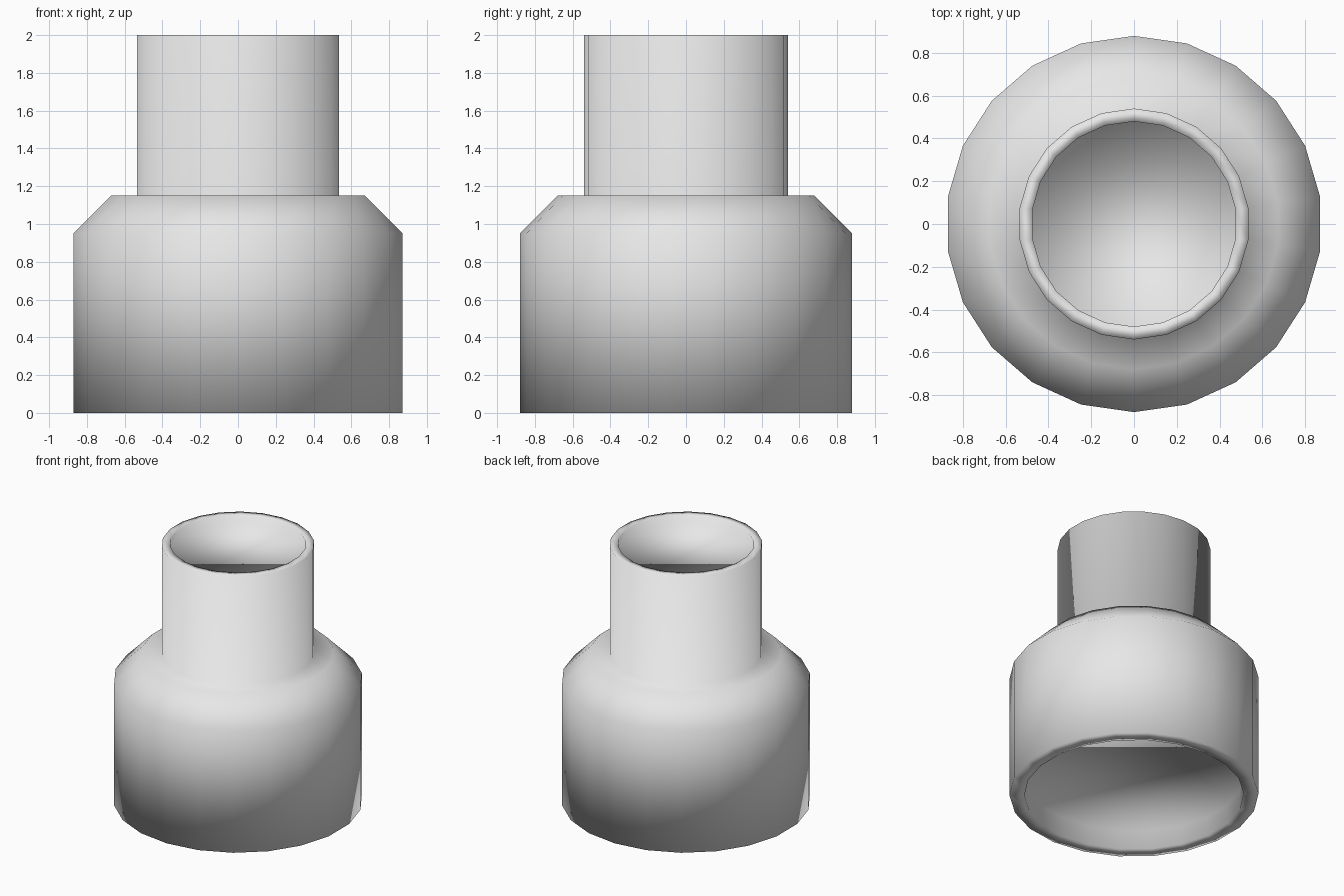
import bpy
import bmesh
from math import cos, sin, pi

SIDES = 22

old = bpy.data.objects.get("Cube")
if old:
    bpy.data.objects.remove(old, do_unlink=True)

# Plain grey material
grey = bpy.data.materials.new("plain_grey")
grey.use_nodes = True
colour = (0.8, 0.8, 0.8, 1)
grey.diffuse_color = colour
grey.node_tree.nodes["Principled BSDF"].inputs["Base Color"].default_value = colour


def lathe(name, profile):
    """Turn a (radius, height) profile about z and cap both ends."""
    bm = bmesh.new()
    rings = []
    for r, z in profile:
        angles = [pi / 2 + 2 * pi * i / SIDES for i in range(SIDES)]
        rings.append([bm.verts.new((r * cos(a), r * sin(a), z)) for a in angles])
    for low, high in zip(rings, rings[1:]):
        for i in range(SIDES):
            j = (i + 1) % SIDES
            bm.faces.new((low[i], low[j], high[j], high[i]))
    bm.faces.new(rings[0])
    bm.faces.new(rings[-1])
    bmesh.ops.recalc_face_normals(bm, faces=bm.faces)
    for face in bm.faces:
        face.smooth = True
    mesh = bpy.data.meshes.new(name)
    bm.to_mesh(mesh)
    bm.free()
    mesh.materials.append(grey)
    obj = bpy.data.objects.new(name, mesh)
    bpy.context.collection.objects.link(obj)
    return obj


# Wide base, sloped shoulder and narrow neck, with a recess at each end
lathe("stepped_pipe_fitting", [
    (0.775, 0.15),   # base recess floor
    (0.775, 0.0),    # base rim
    (0.88, 0.0),
    (0.88, 0.95),    # shoulder slope
    (0.68, 1.15),
    (0.54, 1.15),    # neck
    (0.54, 2.0),
    (0.48, 2.0),     # neck rim
    (0.48, 1.94),    # neck recess floor
])
